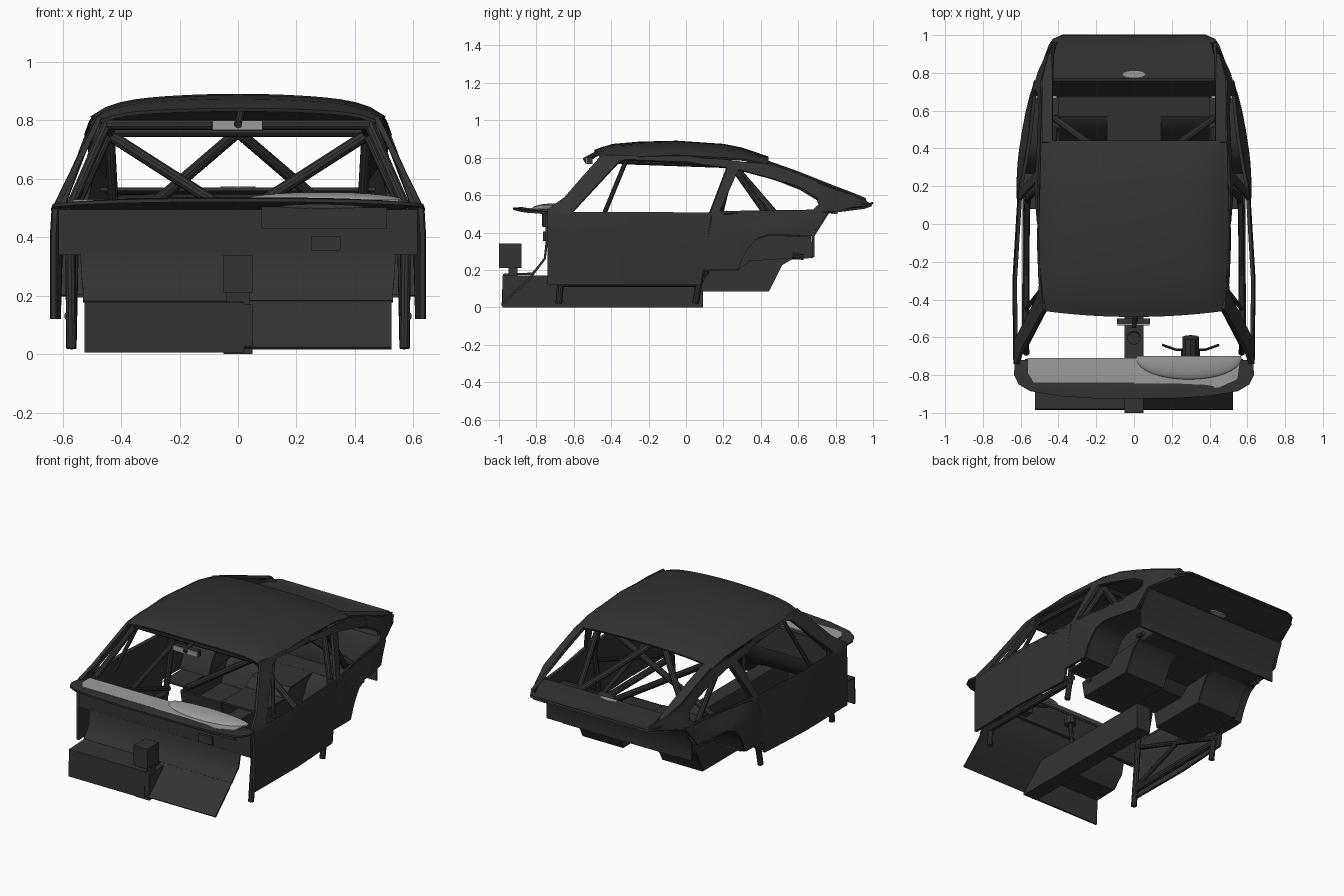
import bpy, bmesh, math
from mathutils import Vector

old = bpy.data.objects.get("Cube")
if old:
    bpy.data.objects.remove(old)


def material(name, value):
    m = bpy.data.materials.new(name)
    m.use_nodes = True
    col = (value, value, value, 1)
    m.diffuse_color = col
    m.node_tree.nodes["Principled BSDF"].inputs["Base Color"].default_value = col
    return m


DARK = material("charcoal", 0.033)
GREY = material("light grey", 0.33)


def finish(name, bm, mat=DARK, thick=0):
    """Turn a bmesh into a named object, with optional shell thickness."""
    bmesh.ops.recalc_face_normals(bm, faces=bm.faces)
    me = bpy.data.meshes.new(name)
    bm.to_mesh(me)
    bm.free()
    me.materials.append(mat)
    ob = bpy.data.objects.new(name, me)
    bpy.context.collection.objects.link(ob)
    for o in bpy.context.selected_objects:
        o.select_set(False)
    ob.select_set(True)
    bpy.context.view_layer.objects.active = ob
    if thick:
        mod = ob.modifiers.new("shell", 'SOLIDIFY')
        mod.thickness, mod.offset = thick, 0
        bpy.ops.object.modifier_apply(modifier=mod.name)
    bpy.ops.object.shade_smooth_by_angle(angle=math.radians(35))
    return ob


def lerp(table, t):
    """Piecewise linear lookup."""
    for (a, va), (b, vb) in zip(table, table[1:]):
        if t <= b:
            return va + (vb - va) * max(0, (t - a) / (b - a))
    return table[-1][1]


BELT = [(-.74, .625), (-.3, .63), (.2, .6), (.45, .555), (.75, .525), (.95, .45), (1, .39)]
LEAN = [(-.45, .5), (0, .38), (.45, .27)]


def side_x(y, z):
    """Half width of the body side: leaning glasshouse, bulging lower panels."""
    if z > .5:
        return lerp(BELT, y) - (z - .5) * lerp(LEAN, y)
    bump = math.sin(math.pi * min(1, max(0, (y - .15) / .57)))
    return lerp(BELT, y) + min(1, (.5 - z) / .1) * (.006 + .03 * bump)


def side_panel(name, outline, holes=(), thick=.016):
    """Flat (y, z) outline with holes, cut into a grid and bent onto both body sides."""
    for sx, label in ((1, "left_"), (-1, "right_")):
        bm = bmesh.new()
        for loop in (outline, *holes):
            vs = [bm.verts.new((0, y, z)) for y, z in loop]
            for i, v in enumerate(vs):
                bm.edges.new((v, vs[i - 1]))
        bmesh.ops.triangle_fill(bm, edges=bm.edges[:], use_beauty=True, normal=(1, 0, 0))
        cuts = [((0, i / 10, 0), (0, 1, 0)) for i in range(-7, 10)]
        cuts += [((0, 0, h), (0, 0, 1)) for h in (.4, .45, .5)]
        for co, no in cuts:
            bmesh.ops.bisect_plane(bm, geom=bm.verts[:] + bm.edges[:] + bm.faces[:],
                                   plane_co=co, plane_no=no)
        for v in bm.verts:
            v.co.x = sx * side_x(v.co.y, v.co.z)
        finish(label + name, bm, thick=thick)


def loft(name, rows, mat=DARK, thick=.012):
    """Quad surface through rows of points."""
    bm = bmesh.new()
    grid = [[bm.verts.new(p) for p in row] for row in rows]
    for a, b in zip(grid, grid[1:]):
        for i in range(len(a) - 1):
            bm.faces.new((a[i], a[i + 1], b[i + 1], b[i]))
    return finish(name, bm, mat, thick)


def span(name, rows, x0=None, x1=None):
    """Cross-body panel from (y, z, half width) rows, or (y, z) rows between x0 and x1."""
    if x0 is None:
        return loft(name, [[(-w, y, z), (0, y, z), (w, y, z)] for y, z, w in rows])
    return loft(name, [[(x0, y, z), (x1, y, z)] for y, z in rows])


def plate(name, pts, mat=DARK):
    """Thin flat polygon."""
    bm = bmesh.new()
    bm.faces.new([bm.verts.new(p) for p in pts])
    return finish(name, bm, mat, .008)


def box(name, lo, hi, mat=DARK):
    bm = bmesh.new()
    bmesh.ops.create_cube(bm, size=1)
    for v in bm.verts:
        v.co = Vector([(a + b) / 2 + c * (b - a) for a, b, c in zip(lo, hi, v.co)])
    return finish(name, bm, mat)


def tube(name, points, r=.018, both=False):
    """Round bar through points, optionally repeated on the other side."""
    bm = bmesh.new()
    for sx in ((1, -1) if both else (1,)):
        pts = [Vector((p[0] * sx, p[1], p[2])) for p in points]
        for a, b in zip(pts, pts[1:]):
            rot = (b - a).to_track_quat('Z', 'Y').to_matrix().to_4x4()
            rot.translation = (a + b) / 2
            bmesh.ops.create_cone(bm, cap_ends=True, segments=10, radius1=r, radius2=r,
                                  depth=(b - a).length, matrix=rot)
    return finish(name, bm)


# Roof skin
TOP = [(-.49, .836), (-.45, .85), (-.39, .868), (-.25, .88), (-.05, .885), (.2, .868), (.3, .848), (.44, .8)]
rows = []
for y, zc in TOP:
    hw = lerp([(-.49, .47), (-.2, .505), (.44, .49)], y)
    drop = lerp([(-.49, .5), (-.3, 1), (.2, .9), (.44, .5)], y)
    us = [i / 10 for i in range(-10, 11)]
    bow = .03 if y < -.4 else 0
    rows.append([(u * hw, y + bow * u * u, zc - drop * (.035 * u * u + .045 * u ** 8)) for u in us])
loft("roof", rows)

# Side frames with door and quarter window openings
TAIL = [(.43, .765), (.6, .705), (.75, .645), (.9, .59), (.96, .57)]
frame = [(-.74, .49), (.14, .49), (.3, .5), (.72, .5), (.9, .53), (.99, .545)] + TAIL[::-1]
frame += [(.2, .785), (0, .803), (-.3, .808), (-.45, .812), (-.55, .7), (-.65, .585), (-.74, .52)]
door_window = [(-.61, .505), (-.36, .775), (-.32, .788), (0, .772), (.22, .745), (.13, .505)]
quarter_window = [(.18, .512), (.28, .735), (.45, .69), (.6, .64), (.7, .58), (.71, .55), (.68, .52)]
side_panel("window_frame", frame, [door_window, quarter_window], .018)

# Door skins and rear quarters with the wheel arch cut out
side_panel("door", [(-.74, .12), (-.74, .49), (.135, .49), (.08, .12)])
arch = [(.27, .2), (.3, .27), (.33, .32), (.37, .365), (.44, .39), (.67, .38)]
side_panel("rear_quarter", [(.14, .5), (.09, .2)] + arch + [(.76, .505)])

# Wheel tubs, fastback rails
for sx, label in ((1, "left_"), (-1, "right_")):
    outer = [(sx * side_x(y, z), y, z) for y, z in TAIL]
    inner = [(sx * .43, y, z + .012) for y, z in TAIL]
    loft(label + "rear_rail", [outer, inner], thick=.02)
    loft(label + "wheel_tub", [[(sx * .4, y, z) for y, z in arch],
                               [(sx * side_x(y, z), y, z) for y, z in arch]])
    plate(label + "tub_wall", [(sx * .4, y, z) for y, z in arch + [(.68, .265), (.34, .235)]])

# Tail deck, underside, rear panel, filler discs above and below
span("tail_deck", [(.77, .565, .47), (.88, .56, .465), (.95, .552, .45), (.98, .551, .43), (1, .558, .38)])
span("tail_underside", [(.99, .545, .39), (.95, .532, .45), (.76, .507, .52), (.68, .38, .52), (.68, .27, .52)])
for name, z in (("filler_cap", .569), ("filler_base", .503)):
    ring = [i * math.pi / 8 for i in range(16)]
    plate(name, [(.06 * math.cos(a), .793 + .018 * math.sin(a), z) for a in ring], GREY)

# Rear floor with an open low well on each side
span("rear_floor_centre", [(.03, .2), (.28, .2), (.34, .25), (.57, .262)], -.14, .14)
span("rear_floor_back", [(.56, .262), (.68, .27)], -.41, .41)
for sx, label in ((1, "left_"), (-1, "right_")):
    span(label + "floor_side", [(.08, .2), (.28, .2)], sx * .43, sx * .59)
    prof = [(.03, .2), (.05, .09), (.44, .09), (.47, .15), (.51, .23), (.57, .265)]
    span(label + "floor_well", prof, sx * .14, sx * .43)
    for x in (.14, .43):
        plate(label + "well_side", [(sx * x, y, z) for y, z in prof + [(.34, .25), (.28, .2)]])
    tube(label + "rear_stub", [(sx * .45, .57, .275), (sx * .45, .63, .268)], .015)

# Cowl ring
ends = [(.63, -.72), (.635, -.8), (.61, -.85), (.55, -.885), (.4, -.91), (.2, -.924)]
rim = [(-x, y) for x, y in ends] + [(x, y) for x, y in ends[::-1]]


def cowl_z(y):
    return lerp([(-.93, .528), (-.87, .513), (-.72, .503)], y)


loft("cowl", [[(x, y, cowl_z(y)) for x, y in rim],
              [(x * .9, (y + .72) * .78 - .72, cowl_z(y) + .004) for x, y in rim],
              [(x * .9, -.715, .5) for x, y in rim]])

# Dash top pads, binnacle hood and instruments
right_pad = [(-.565, -.71), (-.565, -.79), (-.53, -.84), (0, -.84), (0, -.71)]
left_pad = [(0, -.71), (0, -.85), (.06, -.88), (.45, -.865), (.55, -.82), (.565, -.71)]
plate("dash_top_right", [(x, y, .526) for x, y in right_pad], GREY)
plate("dash_top_left", [(x, y, .526) for x, y in left_pad], GREY)
bm = bmesh.new()
bmesh.ops.create_uvsphere(bm, u_segments=32, v_segments=16, radius=1)
bmesh.ops.bisect_plane(bm, geom=bm.verts[:] + bm.edges[:] + bm.faces[:], plane_co=(0, .15, 0),
                       plane_no=(0, 1, 0), clear_outer=True)
for v in bm.verts:
    v.co = (.29 + v.co.x * .28, -.715 + v.co.y * .11, .525 + v.co.z * .03)
finish("binnacle_hood", bm, GREY)
box("instrument_housing", (.08, -.765, .43), (.51, -.72, .505))
for i in range(4):
    tube("gauge", [(.15 + i * .095, -.77, .467), (.15 + i * .095, -.75, .467)], .035)
box("steering_column_mount", (.25, -.765, .355), (.35, -.66, .405))
tube("column_switch", [(.15, -.64, .43), (.22, -.665, .42), (.38, -.665, .42), (.45, -.64, .43)], .007)
tube("steering_hub", [(.3, -.71, .4), (.3, -.6, .43)], .045)

# Bulkhead, toe boards and tunnel
box("bulkhead_beam", (-.615, -.75, .34), (.615, -.72, .495))
span("bulkhead", [(-.745, .345, .54), (-.755, .26, .535), (-.79, .215, .53), (-.82, .18, .53)])
span("right_toe_board", [(-.82, .18), (-.975, .175), (-.98, .006)], -.525, .02)
span("left_toe_board", [(-.79, .215), (-.84, .15), (-.98, .02)], .02, .525)
box("tunnel", (-.05, -.98, 0), (.05, .09, .17))
box("front_bracket", (-.05, -1, .21), (.05, -.88, .34))
box("bracket_foot", (-.04, -.95, .15), (.04, -.9, .22))
tube("gear_lever", [(0, -.58, .16), (0, -.6, .36)], .014)
tube("gear_knob", [(0, -.6, .34), (0, -.605, .39)], .035)

# Roll cage
tube("main_hoop", [(.57, .05, .02), (.56, .14, .5), (.44, .24, .762), (-.44, .24, .762),
                   (-.56, .14, .5), (-.57, .05, .02)])
tube("front_leg", [(.57, -.68, .02), (.575, -.64, .5), (.45, -.4, .785), (.44, .24, .762)], both=True)
tube("header_bar", [(-.45, -.41, .785), (.45, -.41, .785)])
tube("pillar_brace", [(.57, -.45, .47), (.47, -.32, .785)], .012, both=True)
tube("rear_stay", [(.44, .25, .755), (.42, .5, .4)], both=True)
tube("centre_stay", [(0, .25, .76), (.42, .56, .4)], .02, both=True)
tube("hoop_diagonal", [(.44, .24, .75), (-.45, .1, .18)], .02, both=True)
tube("door_bar_up", [(.575, -.66, .15), (.565, .13, .42)], .015, both=True)
tube("door_bar_down", [(.575, -.66, .42), (.565, .1, .15)], .015, both=True)
tube("sill_bar", [(.575, -.68, .13), (.57, .08, .13)], .02, both=True)

# Rear view mirror
box("mirror_body", (-.09, -.53, .765), (.085, -.5, .802))
box("mirror_glass", (-.088, -.537, .767), (.083, -.529, .8), GREY)
tube("mirror_stem", [(0, -.545, .785), (.01, -.47, .825)], .014)
